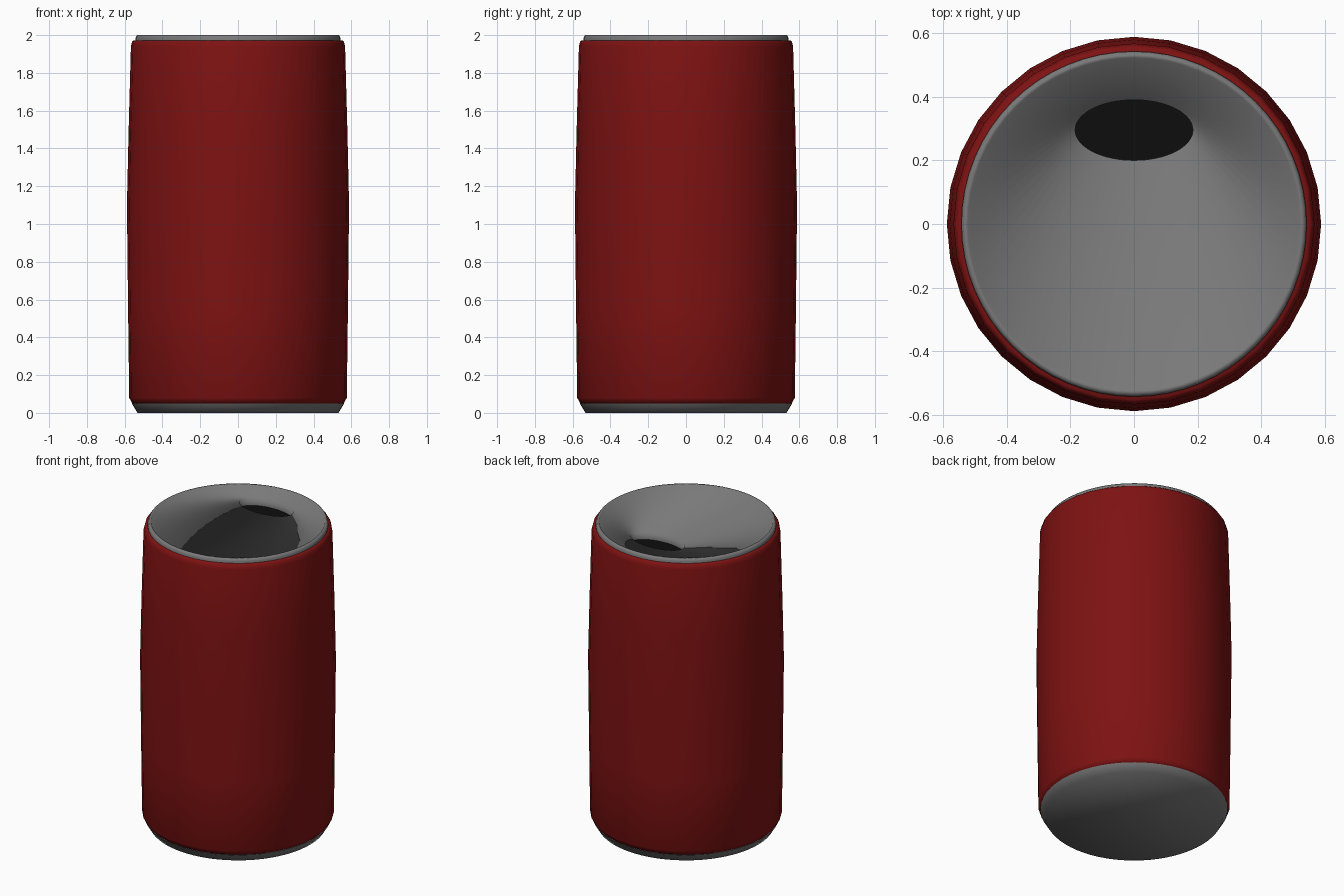
import bpy, bmesh, math

if "Cube" in bpy.data.objects:
    bpy.data.objects.remove(bpy.data.objects["Cube"])


def material(name, rgb):
    m = bpy.data.materials.new(name)
    m.diffuse_color = (*rgb, 1.0)
    m.use_nodes = True
    m.node_tree.nodes["Principled BSDF"].inputs["Base Color"].default_value = m.diffuse_color
    return m


RED = material("dark red paint", (0.21, 0.006, 0.006))
GREY = material("grey metal", (0.19, 0.19, 0.19))
BLACK = material("black opening", (0.004, 0.004, 0.004))


def ring(bm, sides, rx, z, ry=None, cy=0.0):
    """A loop of vertices, circular or elliptical."""
    ry = rx if ry is None else ry
    return [bm.verts.new((rx * math.cos(2 * math.pi * i / sides),
                          cy + ry * math.sin(2 * math.pi * i / sides), z))
            for i in range(sides)]


def skin(bm, rings):
    """Join neighbouring loops with quads."""
    n = len(rings[0])
    for a, b in zip(rings, rings[1:]):
        for i in range(n):
            j = (i + 1) % n
            bm.faces.new((a[i], a[j], b[j], b[i]))


def finish(bm, name, mat):
    me = bpy.data.meshes.new(name)
    for f in bm.faces:
        f.smooth = True
    bm.to_mesh(me)
    bm.free()
    me.materials.append(mat)
    ob = bpy.data.objects.new(name, me)
    bpy.context.collection.objects.link(ob)
    return ob


# Gently bulging red body, 32 sides
bm = bmesh.new()
profile = [(0.53, 0.047), (0.56, 0.05), (0.576, 0.08), (0.582, 0.55), (0.588, 1.1),
           (0.579, 1.5), (0.567, 1.94), (0.561, 1.965), (0.553, 1.972), (0.525, 1.974)]
skin(bm, [ring(bm, 32, r, z) for r, z in profile])
finish(bm, "body", RED)

# Grey tapered base with a flat underside
bm = bmesh.new()
loops = [ring(bm, 64, r, z) for r, z in [(0.532, 0.0), (0.562, 0.05)]]
skin(bm, loops)
bm.faces.new(loops[0][::-1])
finish(bm, "base", GREY)

# Grey lid: raised lip, recessed top and walls of the oval opening
bm = bmesh.new()
LID_Z, FLOOR_Z = 1.98, 1.93
hole = dict(rx=0.185, ry=0.095, cy=0.295)
loops = [ring(bm, 64, r, z) for r, z in
         [(0.543, 1.95), (0.542, 1.985), (0.535, 2.0), (0.522, 2.0), (0.512, LID_Z)]]
loops += [ring(bm, 64, z=z, **hole) for z in (LID_Z, FLOOR_Z)]
skin(bm, loops)
finish(bm, "lid", GREY)

# Black floor of the opening
bm = bmesh.new()
bm.faces.new(ring(bm, 64, z=FLOOR_Z, **hole))
finish(bm, "opening", BLACK)
